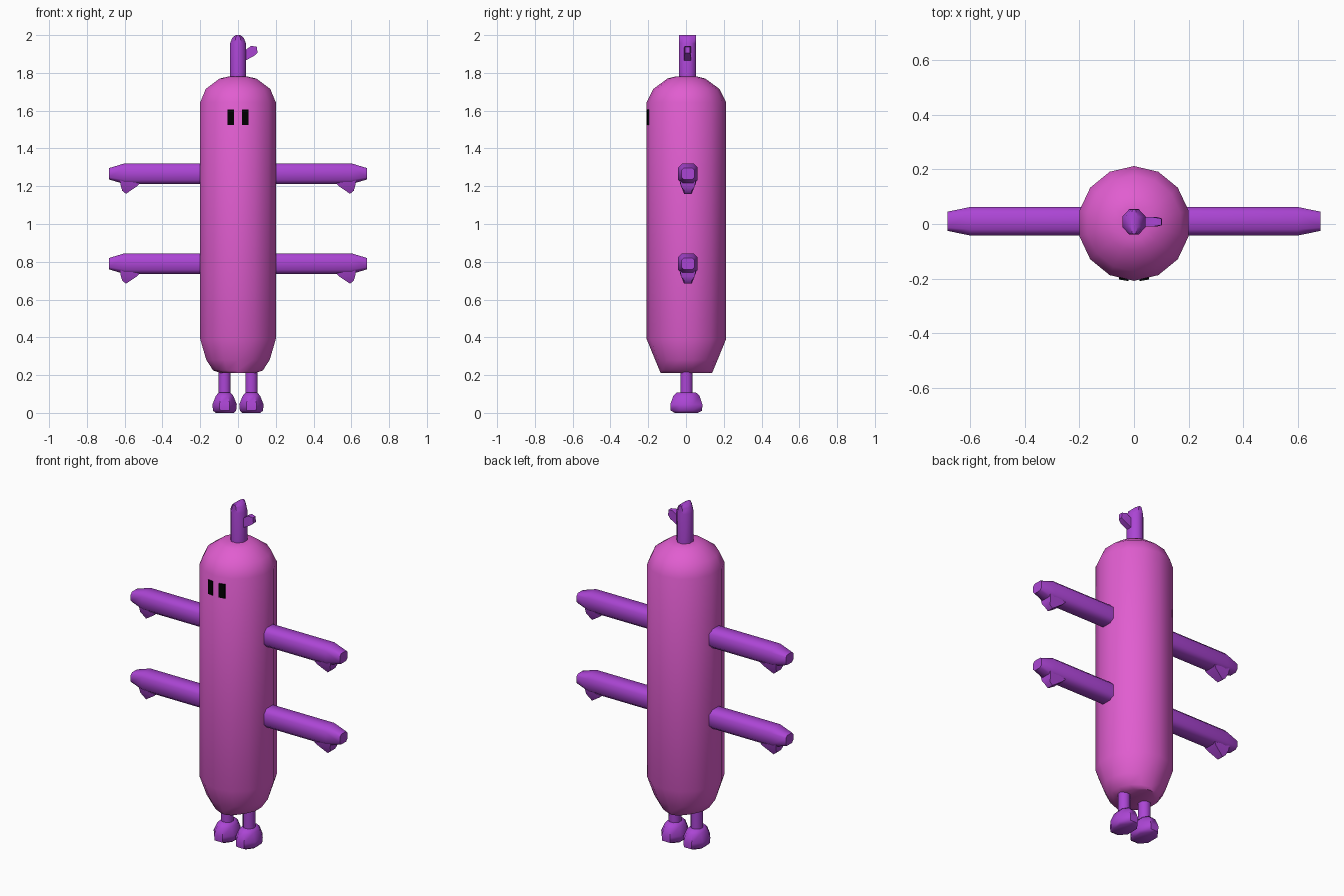
import bpy, bmesh
from math import pi, sin, cos, radians

if "Cube" in bpy.data.objects:
    bpy.data.objects.remove(bpy.data.objects["Cube"])


def material(name, color):
    m = bpy.data.materials.new(name)
    m.diffuse_color = (*color, 1)
    m.use_nodes = True
    m.node_tree.nodes["Principled BSDF"].inputs["Base Color"].default_value = m.diffuse_color
    return m


PINK = material("pink", (0.75, 0.11, 0.63))
PURPLE = material("purple", (0.41, 0.06, 0.66))
BLACK = material("black", (0.0, 0.0, 0.0))


def loft(name, rings, mat, angle=50):
    """Skin a list of equal-length point rings and cap both ends."""
    bm = bmesh.new()
    rows = [[bm.verts.new(p) for p in ring] for ring in rings]
    n = len(rows[0])
    for a, b in zip(rows, rows[1:]):
        for i in range(n):
            j = (i + 1) % n
            bm.faces.new((a[i], a[j], b[j], b[i]))
    bm.faces.new(rows[0])
    bm.faces.new(rows[-1])
    bmesh.ops.recalc_face_normals(bm, faces=bm.faces)
    me = bpy.data.meshes.new(name)
    bm.to_mesh(me)
    bm.free()
    me.materials.append(mat)
    me.shade_smooth()
    me.set_sharp_from_angle(angle=radians(angle))
    ob = bpy.data.objects.new(name, me)
    bpy.context.collection.objects.link(ob)
    return ob


def oval(cx, cy, z, rx, ry, n, turn=0.5):
    """Horizontal n-sided ring."""
    return [(cx + rx * cos(2 * pi * (i + turn) / n),
             cy + ry * sin(2 * pi * (i + turn) / n), z) for i in range(n)]


def chamfered(x, y, z, hy, hz, cut):
    """Vertical eight-sided section of an arm."""
    a, b = hy - cut, hz - cut
    pts = [(hy, -b), (hy, b), (a, hz), (-a, hz), (-hy, b), (-hy, -b), (-a, -hz), (a, -hz)]
    return [(x, y + p, z + q) for p, q in pts]


# Body: fourteen-sided column with domed top and tucked-in base
body_rows = [(0.21, 0.09, 0.135), (0.225, 0.135, 0.142), (0.28, 0.172, 0.165),
             (0.39, 0.205, 0.21), (1.645, 0.205, 0.21), (1.715, 0.175, 0.175),
             (1.77, 0.10, 0.10), (1.78, 0.055, 0.06)]
loft("body", [oval(0, 0.002, z, rx, ry, 14) for z, rx, ry in body_rows], PINK)

# Arms with thumbs, two per side
for side, s in (("right", 1), ("left", -1)):
    for level, z in (("upper", 1.266), ("lower", 0.79)):
        loft(f"{level}_{side}_arm",
             [chamfered(s * 0.18, 0.01, z, 0.052, 0.055, 0.022),
              chamfered(s * 0.60, 0.01, z, 0.052, 0.055, 0.022),
              chamfered(s * 0.683, 0.01, z, 0.035, 0.03, 0.012)], PURPLE)
        thumb = []
        for xa, za, xb, zb, h in ((0.52, -0.05, 0.625, -0.035, 0.042),
                                  (0.535, -0.067, 0.62, -0.067, 0.036),
                                  (0.593, -0.106, 0.613, -0.09, 0.02)):
            thumb.append([(s * xa, 0.01 - h, z + za), (s * xb, 0.01 - h, z + zb),
                          (s * xb, 0.01 + h, z + zb), (s * xa, 0.01 + h, z + za)])
        loft(f"{level}_{side}_thumb", thumb, PURPLE)

# Top stalk: eight-sided post pinched to a ridge, with a small thumb
stalk_rows = [(1.76, 0.046, 0.05), (1.955, 0.046, 0.05), (1.985, 0.033, 0.048), (2.0, 0.014, 0.048)]
loft("top_stalk", [oval(0, 0.008, z, rx, ry, 8) for z, rx, ry in stalk_rows], PURPLE)
loft("top_stalk_thumb",
     [[(xa, 0.008 - h, za), (xb, 0.008 - h, zb), (xb, 0.008 + h, zb), (xa, 0.008 + h, za)]
      for xa, za, xb, zb, h in ((0.03, 1.86, 0.03, 1.915, 0.018),
                                (0.085, 1.89, 0.07, 1.943, 0.017),
                                (0.103, 1.906, 0.1, 1.938, 0.012))], PURPLE)

# Legs, feet and eyes
foot_rows = [(0, 0.052, 0.066), (0.012, 0.066, 0.09), (0.045, 0.07, 0.092),
             (0.09, 0.05, 0.075), (0.108, 0.034, 0.055)]
for side, s in (("right", 1), ("left", -1)):
    loft(f"{side}_leg", [oval(s * 0.071, 0.002, z, 0.035, 0.035, 8) for z in (0.09, 0.25)], PURPLE)
    loft(f"{side}_foot", [oval(s * 0.071, 0.002, z, rx, ry, 8) for z, rx, ry in foot_rows], PURPLE)
    loft(f"{side}_eye", [[(s * 0.02, -0.19, z), (s * 0.055, -0.19, z),
                          (s * 0.055, -0.203, z), (s * 0.02, -0.209, z)]
                         for z in (1.525, 1.607)], BLACK, 20)
